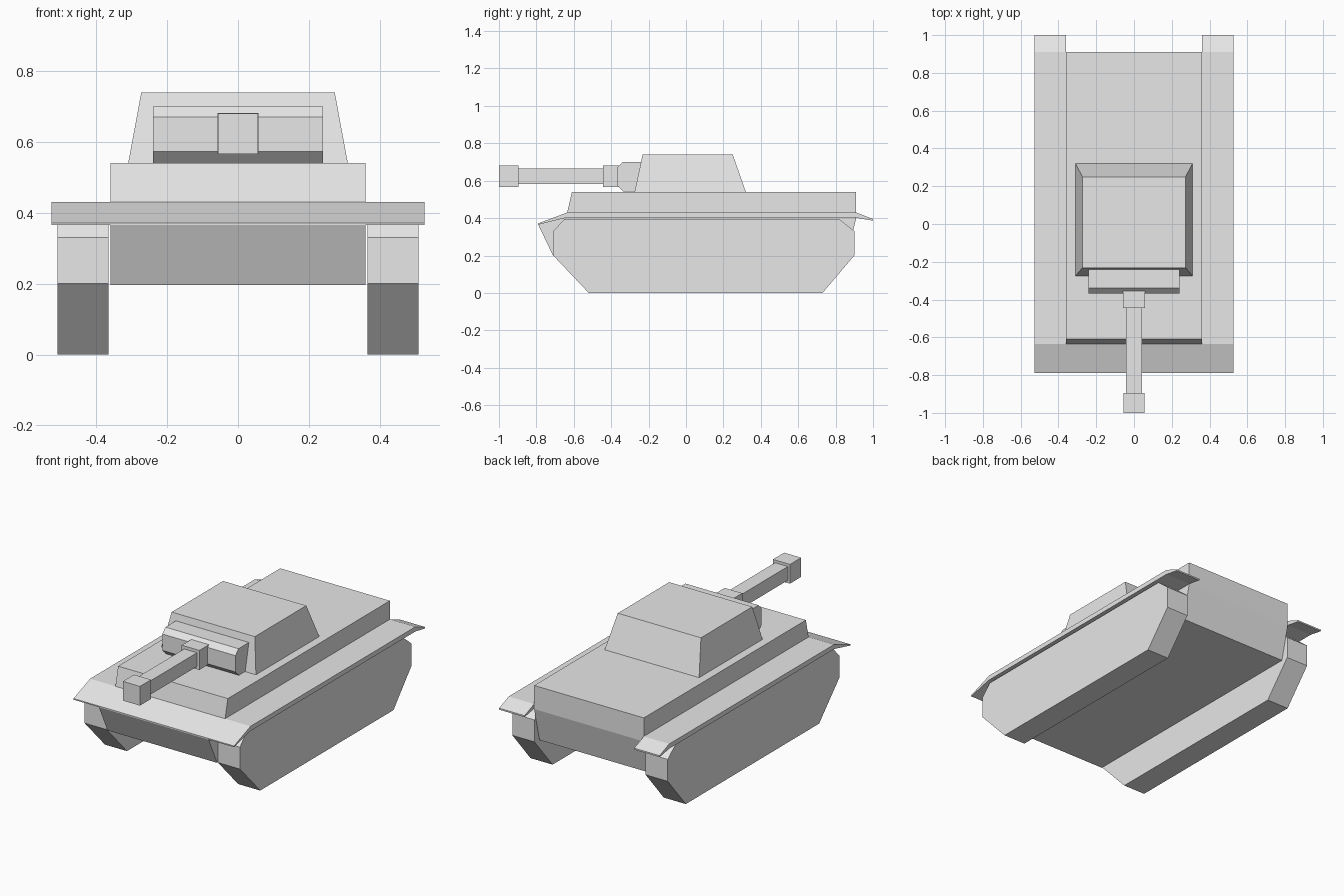
import bpy
import bmesh

cube = bpy.data.objects.get("Cube")
if cube:
    bpy.data.objects.remove(cube, do_unlink=True)

# Single flat grey
grey = bpy.data.materials.new("plain_grey")
grey.use_nodes = True
colour = (0.8, 0.8, 0.8, 1.0)
grey.diffuse_color = colour
grey.node_tree.nodes["Principled BSDF"].inputs["Base Color"].default_value = colour


def finish(name, bm, mirrored=False):
    bmesh.ops.recalc_face_normals(bm, faces=bm.faces)
    mesh = bpy.data.meshes.new(name)
    bm.to_mesh(mesh)
    bm.free()
    mesh.materials.append(grey)
    obj = bpy.data.objects.new(name, mesh)
    bpy.context.collection.objects.link(obj)
    if mirrored:
        mod = obj.modifiers.new("mirror", 'MIRROR')
        mod.use_mirror_merge = False
    return obj


def prism(name, profile, x0, x1, mirrored=False):
    """Extrude a side profile of (y, z) points from x0 to x1."""
    bm = bmesh.new()
    face = bm.faces.new([bm.verts.new((x0, y, z)) for y, z in profile])
    ext = bmesh.ops.extrude_face_region(bm, geom=[face])
    verts = [v for v in ext["geom"] if isinstance(v, bmesh.types.BMVert)]
    bmesh.ops.translate(bm, verts=verts, vec=(x1 - x0, 0, 0))
    return finish(name, bm, mirrored)


def block(name, half, y0, y1, z0, z1):
    return prism(name, [(y0, z0), (y1, z0), (y1, z1), (y0, z1)], -half, half)


def frustum(name, bottom, top):
    """Tapered box; each end is (half width, y0, y1, z)."""
    bm = bmesh.new()
    rings = []
    for h, y0, y1, z in (bottom, top):
        rings.append([bm.verts.new(p) for p in
                      ((-h, y0, z), (h, y0, z), (h, y1, z), (-h, y1, z))])
    low, high = rings
    bm.faces.new(low)
    bm.faces.new(high)
    for i in range(4):
        j = (i + 1) % 4
        bm.faces.new((low[i], low[j], high[j], high[i]))
    return finish(name, bm)


# Hull with sloped nose and undercut tail
prism("hull", [(-0.71, 0.197), (-0.79, 0.365), (-0.79, 0.372), (-0.635, 0.43),
               (-0.61, 0.54), (0.91, 0.54), (0.91, 0.40), (0.86, 0.197)],
      -0.36, 0.36)

# Fenders with drooping ends, one each side
prism("fenders", [(-0.79, 0.365), (-0.79, 0.372), (-0.635, 0.43), (0.91, 0.43),
                  (1.0, 0.395), (1.0, 0.386), (0.91, 0.402), (-0.64, 0.402)],
      0.36, 0.527, mirrored=True)

# Tracks, one each side
prism("tracks", [(-0.52, 0.0), (-0.71, 0.2), (-0.71, 0.33), (-0.65, 0.395),
                 (0.82, 0.395), (0.90, 0.33), (0.90, 0.2), (0.73, 0.0)],
      0.365, 0.51, mirrored=True)

# Turret and gun mount
frustum("turret", (0.31, -0.275, 0.32, 0.54), (0.273, -0.232, 0.25, 0.74))
prism("gun_mantlet", [(-0.335, 0.541), (-0.367, 0.573), (-0.367, 0.67),
                      (-0.338, 0.70), (-0.2, 0.70), (-0.2, 0.541)], -0.24, 0.24)

# Gun
block("barrel_collar", 0.058, -0.445, -0.35, 0.566, 0.682)
block("barrel", 0.042, -0.9, -0.44, 0.582, 0.664)
block("muzzle", 0.056, -1.0, -0.895, 0.566, 0.68)
